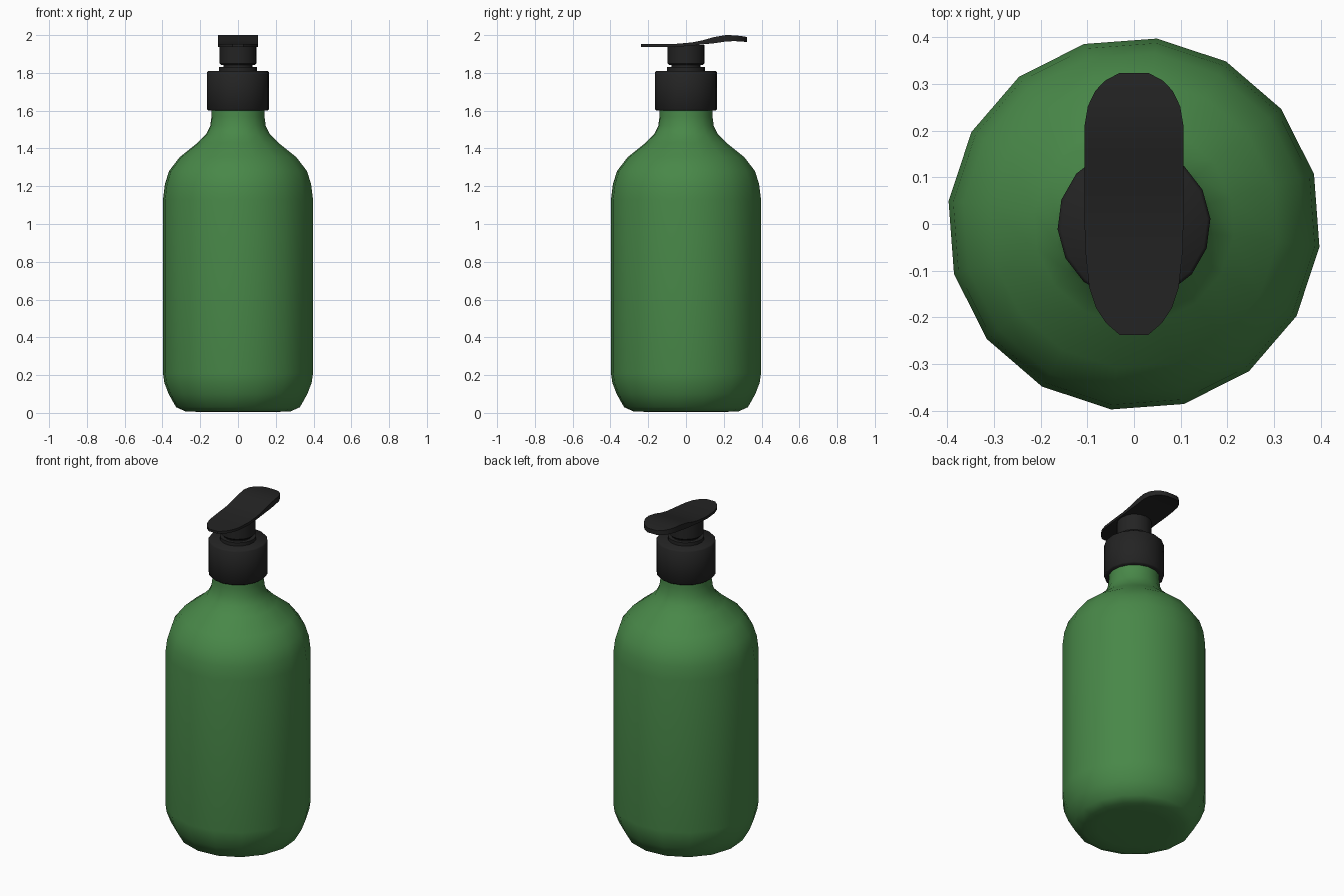
import bpy
import bmesh
from math import cos, sin, radians, tau

cube = bpy.data.objects.get("Cube")
if cube:
    bpy.data.objects.remove(cube, do_unlink=True)


def material(name, color):
    mat = bpy.data.materials.new(name)
    mat.use_nodes = True
    mat.diffuse_color = color
    bsdf = mat.node_tree.nodes["Principled BSDF"]
    bsdf.inputs["Base Color"].default_value = color
    bsdf.inputs["Roughness"].default_value = 0.5
    return mat


green = material("bottle green", (0.065, 0.245, 0.065, 1))
black = material("matte black", (0.017, 0.017, 0.017, 1))


def finish(name, bm, mat, angle):
    bmesh.ops.recalc_face_normals(bm, faces=bm.faces)
    mesh = bpy.data.meshes.new(name)
    bm.to_mesh(mesh)
    bm.free()
    obj = bpy.data.objects.new(name, mesh)
    bpy.context.collection.objects.link(obj)
    mesh.materials.append(mat)
    bpy.ops.object.select_all(action="DESELECT")
    obj.select_set(True)
    bpy.context.view_layer.objects.active = obj
    bpy.ops.object.shade_smooth_by_angle(angle=radians(angle))
    return obj


def bridge(bm, rings):
    """Join successive closed rings with quads and cap both ends."""
    for a, b in zip(rings, rings[1:]):
        n = len(a)
        for i in range(n):
            j = (i + 1) % n
            bm.faces.new((a[i], a[j], b[j], b[i]))
    bm.faces.new(rings[0])
    bm.faces.new(rings[-1])


def lathe(name, profile, mat, turn, angle=35, sides=16):
    bm = bmesh.new()
    rings = []
    for r, z in profile:
        angles = [radians(turn) + tau * i / sides for i in range(sides)]
        rings.append([bm.verts.new((r * cos(a), r * sin(a), z)) for a in angles])
    bridge(bm, rings)
    return finish(name, bm, mat, angle)


# Bottle body with rounded base, shoulders and neck
lathe("bottle", [
    (0.20, 0.005), (0.28, 0.008), (0.33, 0.03), (0.37, 0.10), (0.393, 0.16),
    (0.40, 0.21), (0.40, 1.13), (0.39, 1.21), (0.368, 1.28), (0.31, 1.355),
    (0.215, 1.43), (0.17, 1.475), (0.148, 1.52), (0.141, 1.57), (0.141, 1.65),
], green, turn=-7, angle=50)

# Screw collar
lathe("collar", [
    (0.157, 1.60), (0.164, 1.607), (0.164, 1.803), (0.157, 1.81),
], black, turn=4, angle=50)

# Pump seat, plunger rod and stem
lathe("pump_seat", [(0.10, 1.80), (0.10, 1.83)], black, turn=4)
lathe("plunger_rod", [(0.078, 1.82), (0.078, 1.86)], black, turn=4)
lathe("pump_stem", [(0.09, 1.842), (0.097, 1.85), (0.097, 1.948)], black, turn=4)

# Pump head: y, half width, underside height, top height
stations = [
    (-0.238, 0.030, 1.938, 1.952), (-0.212, 0.060, 1.937, 1.952),
    (-0.180, 0.081, 1.937, 1.952), (-0.135, 0.096, 1.937, 1.952),
    (-0.050, 0.105, 1.938, 1.954), (0.030, 0.106, 1.944, 1.961),
    (0.090, 0.106, 1.951, 1.973), (0.150, 0.106, 1.957, 1.990),
    (0.210, 0.106, 1.966, 2.000), (0.252, 0.099, 1.968, 1.999),
    (0.285, 0.083, 1.967, 1.996), (0.307, 0.062, 1.965, 1.993),
    (0.323, 0.032, 1.963, 1.989),
]
bm = bmesh.new()
rings = []
for y, w, low, high in stations:
    corners = [(-w, low), (w, low), (w, high), (-w, high)]
    rings.append([bm.verts.new((x, y, z)) for x, z in corners])
bridge(bm, rings)
finish("pump_head", bm, black, 40)
